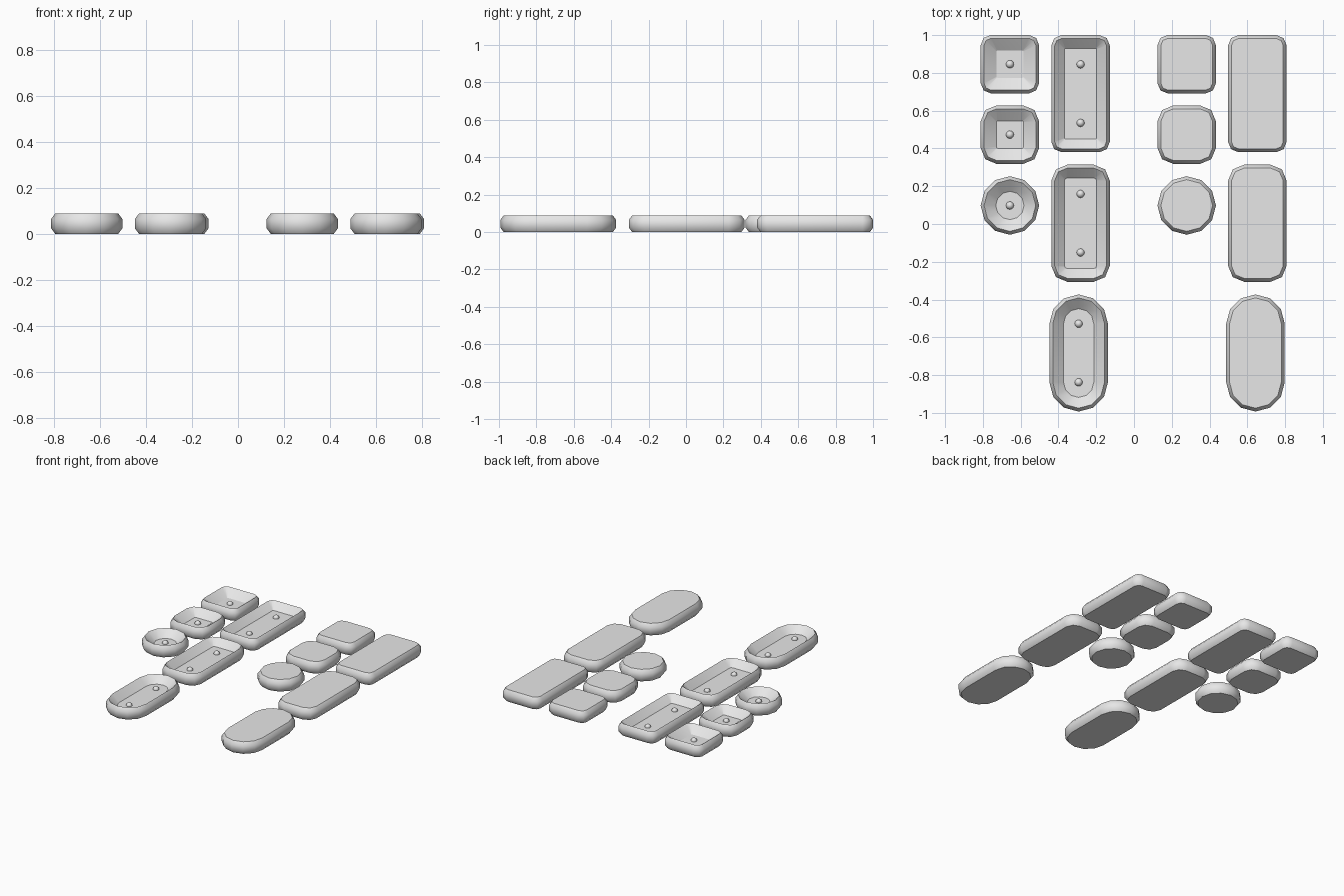
import bpy, bmesh, math

if "Cube" in bpy.data.objects:
    bpy.data.objects.remove(bpy.data.objects["Cube"], do_unlink=True)

# One plain grey for everything
GREY = (0.8, 0.8, 0.8, 1.0)
mat = bpy.data.materials.new("plain_grey")
mat.use_nodes = True
mat.diffuse_color = GREY
mat.node_tree.nodes["Principled BSDF"].inputs["Base Color"].default_value = GREY

HEIGHT, FLOOR, EDGE = 0.088, 0.04, 0.018
HALF = 0.155


def outline(half_x, half_y, radius, inset, segments):
    """Rounded rectangle shrunk by inset, as a list of x, y points."""
    r = max(radius - inset, 0.006)
    cx, cy = half_x - inset - r, half_y - inset - r
    points = []
    for quarter, (sx, sy) in enumerate([(1, 1), (-1, 1), (-1, -1), (1, -1)]):
        for i in range(segments + 1):
            a = math.pi / 2 * (quarter + i / segments)
            points.append((sx * cx + r * math.cos(a), sy * cy + r * math.sin(a)))
    return points


def add_object(name, bm, location):
    mesh = bpy.data.meshes.new(name)
    bm.to_mesh(mesh)
    bm.free()
    mesh.materials.append(mat)
    obj = bpy.data.objects.new(name, mesh)
    obj.location = location
    bpy.context.collection.objects.link(obj)


def pad(name, location, half_y, radius, segments, floor_inset=None):
    """Flat block with soft sides; floor_inset sinks a basin into its top."""
    profile = [(EDGE, 0), (0, 0.024), (0, HEIGHT - 0.024), (EDGE, HEIGHT)]
    if floor_inset:
        profile.append((floor_inset, FLOOR))
    bm = bmesh.new()
    rings = [[bm.verts.new((x, y, z))
              for x, y in outline(HALF, half_y, radius, inset, segments)]
             for inset, z in profile]
    count = len(rings[0])
    for low, high in zip(rings, rings[1:]):
        for i in range(count):
            j = (i + 1) % count
            bm.faces.new((low[i], low[j], high[j], high[i])).smooth = True
    bm.faces.new(rings[0][::-1])
    bm.faces.new(rings[-1])
    # Crisp rim, base and basin floor
    for ring in (rings[0], *rings[3:]):
        for i in range(count):
            bm.edges.get((ring[i], ring[(i + 1) % count])).smooth = False
    bmesh.ops.remove_doubles(bm, verts=bm.verts, dist=0.0005)
    bmesh.ops.recalc_face_normals(bm, faces=bm.faces)
    add_object(name, bm, location)


def stud(name, location):
    bm = bmesh.new()
    bmesh.ops.create_uvsphere(bm, u_segments=12, v_segments=8, radius=0.021)
    for face in bm.faces:
        face.smooth = True
    add_object(name, bm, location)


# name, x, y, half length, corner radius, corner segments, floor inset
SHAPES = [
    ("square", -0.657, 0.846, HALF, 0.055, 2, 0.083),
    ("soft_square", -0.657, 0.473, HALF, 0.085, 2, 0.083),
    ("round", -0.657, 0.098, HALF, HALF, 3, 0.08),
    ("oblong", -0.283, 0.69, 0.31, 0.055, 2, 0.07),
    ("soft_oblong", -0.283, 0.004, 0.31, 0.085, 2, 0.07),
    ("capsule", -0.293, -0.683, 0.31, HALF, 3, 0.075),
]
SHIFT = 0.936

# Each shape comes as a studded basin and as a solid pad beside it
for name, x, y, half_y, radius, segments, floor_inset in SHAPES:
    pad(name + "_basin", (x, y, 0), half_y, radius, segments, floor_inset)
    pad(name + "_solid", (x + SHIFT, y, 0), half_y, radius, segments)
    reach = half_y - HALF
    for offset in ((reach, -reach) if reach else (0,)):
        stud(name + "_stud", (x, y + offset, FLOOR))
